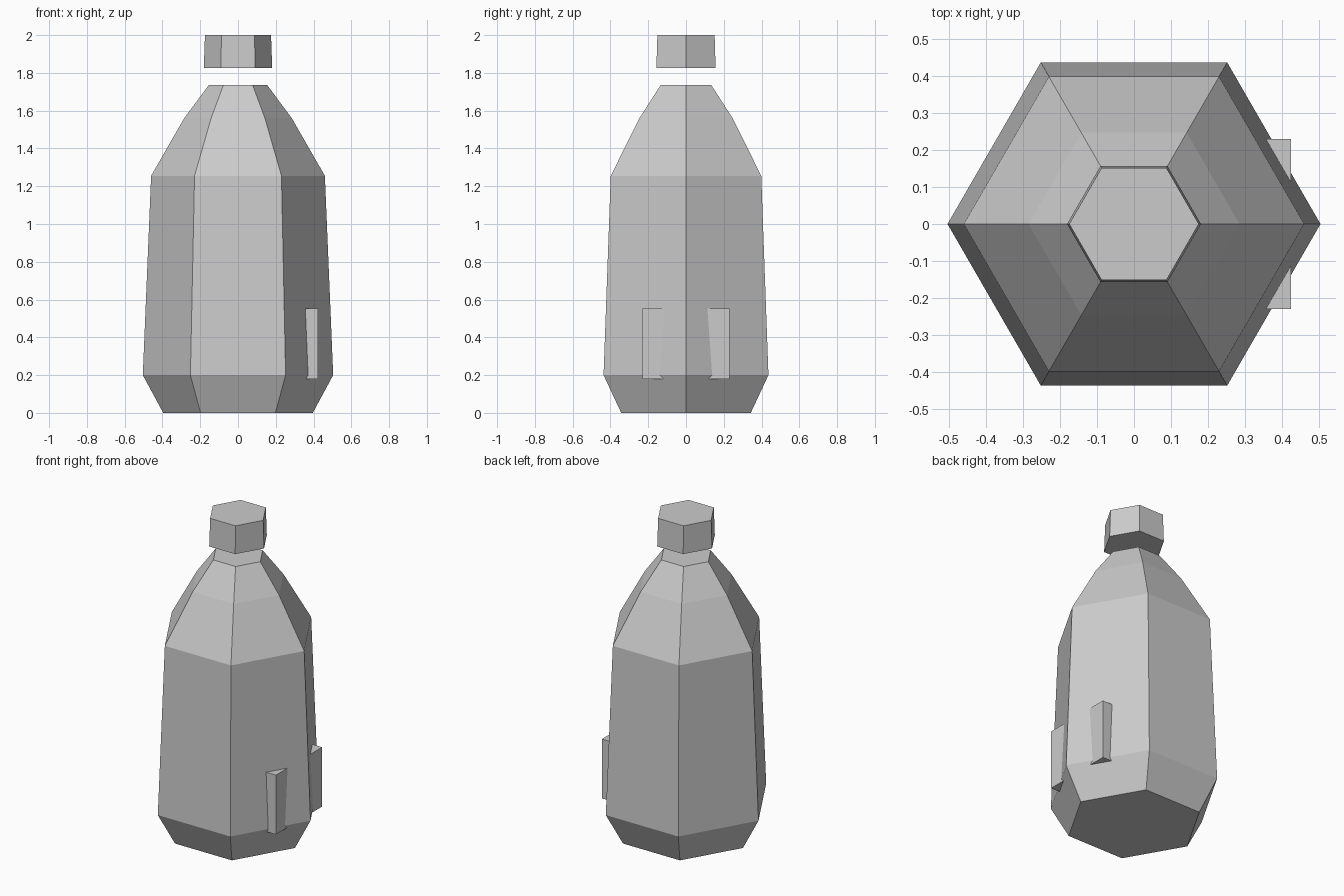
import bpy
import bmesh
from math import cos, sin, radians
from mathutils import Matrix

cube = bpy.data.objects.get("Cube")
if cube:
    bpy.data.objects.remove(cube, do_unlink=True)

grey = bpy.data.materials.new("plain grey")
grey.use_nodes = True
colour = (0.6, 0.6, 0.6, 1)
grey.diffuse_color = colour
grey.node_tree.nodes["Principled BSDF"].inputs["Base Color"].default_value = colour


def finish(name, bm):
    bmesh.ops.recalc_face_normals(bm, faces=bm.faces)
    mesh = bpy.data.meshes.new(name)
    bm.to_mesh(mesh)
    bm.free()
    mesh.materials.append(grey)
    obj = bpy.data.objects.new(name, mesh)
    bpy.context.collection.objects.link(obj)
    return obj


def hex_loft(name, profile):
    """Closed six-sided solid through (radius, height) rings."""
    bm = bmesh.new()
    rings = [[bm.verts.new((r * cos(radians(60 * i)), r * sin(radians(60 * i)), z))
              for i in range(6)] for r, z in profile]
    for low, high in zip(rings, rings[1:]):
        for i in range(6):
            j = (i + 1) % 6
            bm.faces.new((low[i], low[j], high[j], high[i]))
    bm.faces.new(rings[0][::-1])
    bm.faces.new(rings[-1])
    return finish(name, bm)


def box(name, low, high):
    bm = bmesh.new()
    bmesh.ops.create_cube(bm, size=1)
    for v in bm.verts:
        v.co = [lo + (c + 0.5) * (hi - lo) for c, lo, hi in zip(v.co, low, high)]
    return finish(name, bm)


# Tapered bottle body with bevelled base and sloping shoulder
hex_loft("bottle_body", [(0.396, 0), (0.504, 0.2), (0.46, 1.255),
                         (0.285, 1.56), (0.155, 1.735)])

# Separate cap floating above the neck
hex_loft("bottle_cap", [(0.181, 1.825), (0.175, 2.0)])

# Pair of upright lugs set into the left side
for side, (y0, y1) in {"front": (-0.23, -0.115), "back": (0.115, 0.23)}.items():
    box(side + "_lug", (0.34, y0, 0.18), (0.424, y1, 0.553))
